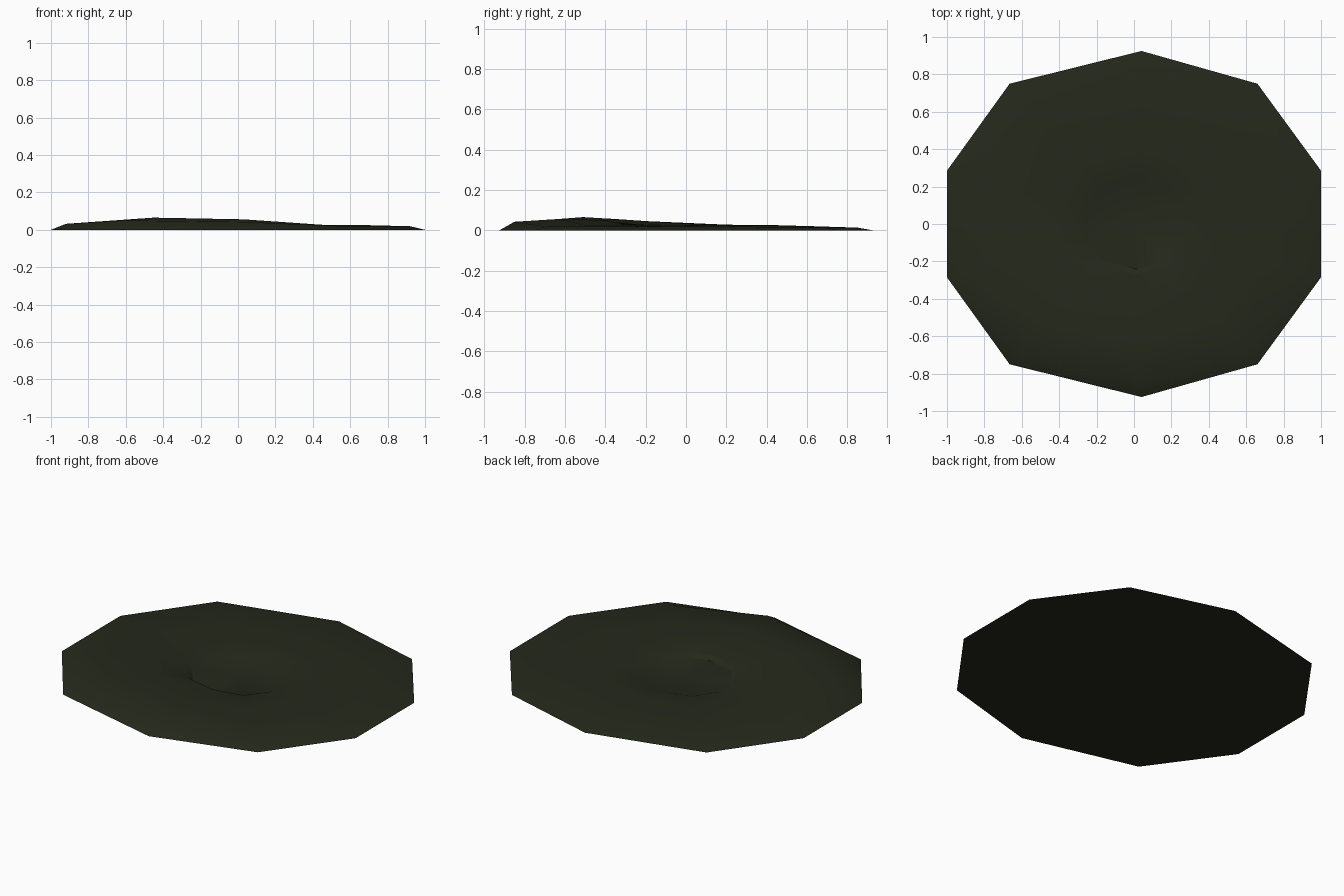
import bpy, bmesh

if "Cube" in bpy.data.objects:
    bpy.data.objects.remove(bpy.data.objects["Cube"])

# Ten-sided outline, clockwise from the back
outline = [(0.04, 0.925), (0.66, 0.75), (1.0, 0.285), (1.0, -0.285), (0.66, -0.75),
           (0.04, -0.925), (-0.665, -0.75), (-1.0, -0.285), (-1.0, 0.285), (-0.665, 0.75)]

# Terrain heights per spoke, at each ring scale (dish, dish rim, slope, crest, shoulder)
scales = [0.26, 0.29, 0.45, 0.68, 0.92]
heights = [
    (.006, .014, .026, .020, .013),
    (.006, .016, .027, .021, .014),
    (.008, .018, .024, .025, .018),
    (.008, .020, .024, .025, .019),
    (.008, .022, .022, .027, .018),
    (.007, .031, .050, .056, .042),
    (.010, .030, .055, .065, .050),
    (.010, .026, .040, .045, .032),
    (.008, .020, .026, .028, .024),
    (.006, .015, .020, .022, .015),
]

bm = bmesh.new()
rings = []
for k, s in enumerate(scales):
    rings.append([bm.verts.new((x * s, y * s, heights[i][k])) for i, (x, y) in enumerate(outline)])
rings.append([bm.verts.new((x, y, 0)) for x, y in outline])
centre = bm.verts.new((0, 0, 0.006))
n = len(outline)

# Ground surface: central fan, then bands out to the edge
for i in range(n):
    j = (i + 1) % n
    bm.faces.new((centre, rings[0][i], rings[0][j]))
    for a, b in zip(rings, rings[1:]):
        bm.faces.new((a[i], b[i], b[j], a[j]))
# Flat underside
bm.faces.new(rings[-1])
bmesh.ops.recalc_face_normals(bm, faces=bm.faces)

mesh = bpy.data.meshes.new("ground_patch")
bm.to_mesh(mesh)
bm.free()
ground = bpy.data.objects.new("ground_patch", mesh)
bpy.context.collection.objects.link(ground)

# Dark olive ground colour
mat = bpy.data.materials.new("dark_olive")
mat.diffuse_color = (0.018, 0.022, 0.011, 1)
mat.use_nodes = True
mat.node_tree.nodes["Principled BSDF"].inputs["Base Color"].default_value = mat.diffuse_color
mesh.materials.append(mat)

bpy.context.view_layer.objects.active = ground
ground.select_set(True)
bpy.ops.object.shade_smooth_by_angle(angle=0.5)
